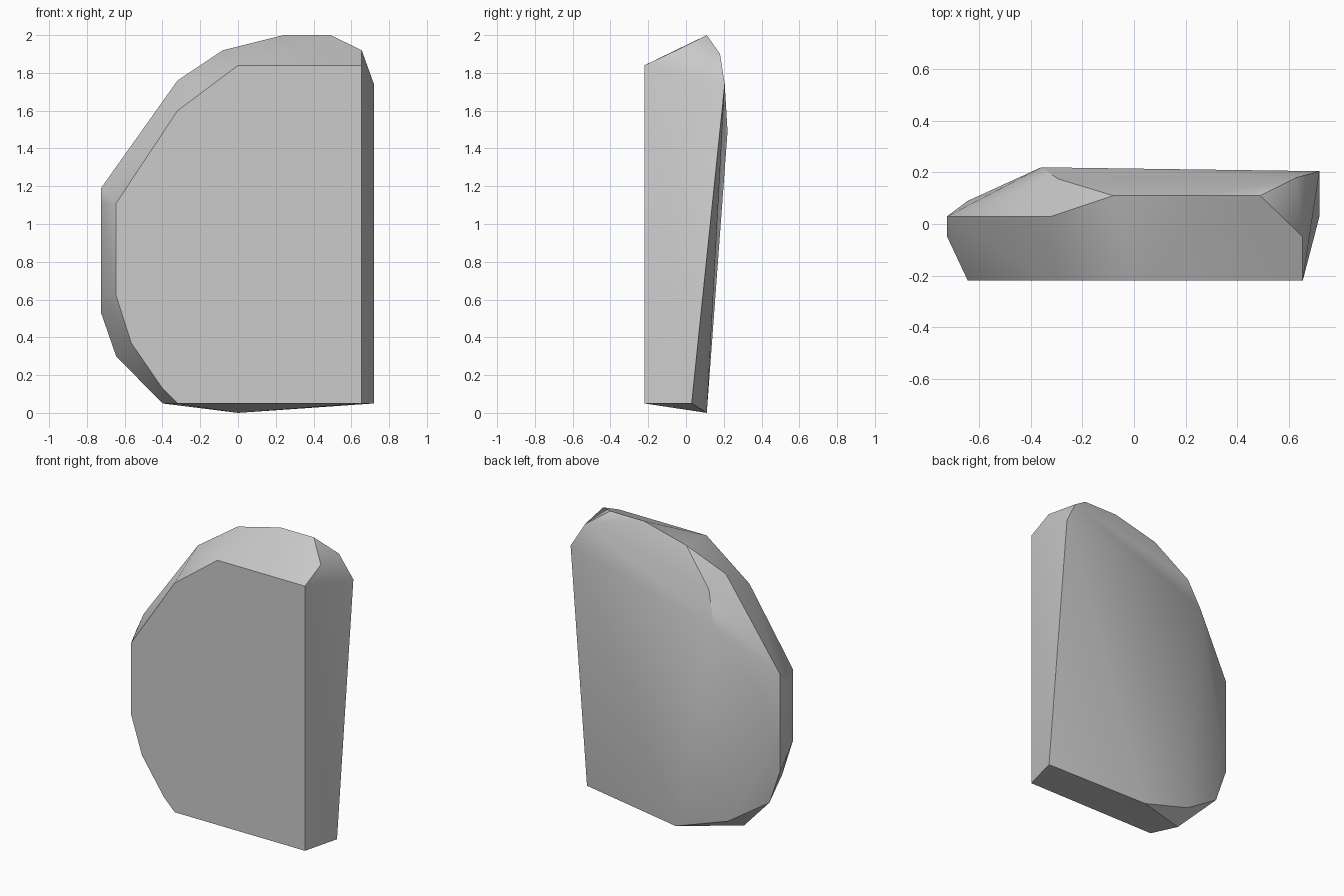
import bpy, bmesh, math

cube = bpy.data.objects.get("Cube")
if cube:
    bpy.data.objects.remove(cube, do_unlink=True)

# Flat front outline, as x and z
FRONT_Y = -0.22
front = [(-0.645, 1.11), (-0.32, 1.60), (0, 1.84), (0.655, 1.84), (0.655, 0.05),
         (-0.32, 0.05), (-0.4, 0.13), (-0.565, 0.37), (-0.645, 0.62)]
# Rounded side rim, chamfered right edge and gently bulging back
rim = [(-0.725, -0.05, 1.11), (-0.725, 0.03, 1.19), (-0.32, 0.03, 1.76),
       (-0.08, 0.11, 1.92), (0.24, 0.11, 2.0), (0.49, 0.11, 2.0), (0.655, -0.05, 1.92),
       (-0.725, -0.05, 0.62), (-0.725, 0.03, 0.53), (-0.645, 0.03, 0.30),
       (-0.4, -0.05, 0.05)]
side = [(0.72, 0.205, 1.74), (0.72, 0.03, 0.05)]
back = [(0.63, 0.18, 1.9), (-0.295, 0.175, 1.70), (-0.36, 0.22, 1.49),
        (-0.645, 0.09, 0.98), (-0.645, 0.09, 0.6), (-0.37, 0.08, 0.12), (0, 0.11, 0)]

# Stone body: faceted hull with merged flat areas
bm = bmesh.new()
for p in [(x, FRONT_Y, z) for x, z in front] + rim + side + back:
    bm.verts.new(p)
hull = bmesh.ops.convex_hull(bm, input=bm.verts[:])
loose = {v for v in hull["geom_interior"] + hull["geom_unused"]
         if isinstance(v, bmesh.types.BMVert)}
bmesh.ops.delete(bm, geom=list(loose), context="VERTS")
bmesh.ops.dissolve_limit(bm, angle_limit=math.radians(1), verts=bm.verts[:], edges=bm.edges[:])
bmesh.ops.recalc_face_normals(bm, faces=bm.faces[:])
mesh = bpy.data.meshes.new("stone_slab")
bm.to_mesh(mesh)
bm.free()
slab = bpy.data.objects.new("stone_slab", mesh)
bpy.context.collection.objects.link(slab)

# Plain grey stone
grey = bpy.data.materials.new("stone_grey")
grey.use_nodes = True
colour = (0.6, 0.6, 0.6, 1)
grey.diffuse_color = colour
grey.node_tree.nodes["Principled BSDF"].inputs["Base Color"].default_value = colour
mesh.materials.append(grey)

# Smooth shading with crisp edges
bpy.ops.object.select_all(action="DESELECT")
slab.select_set(True)
bpy.context.view_layer.objects.active = slab
bpy.ops.object.shade_smooth_by_angle(angle=math.radians(30))
